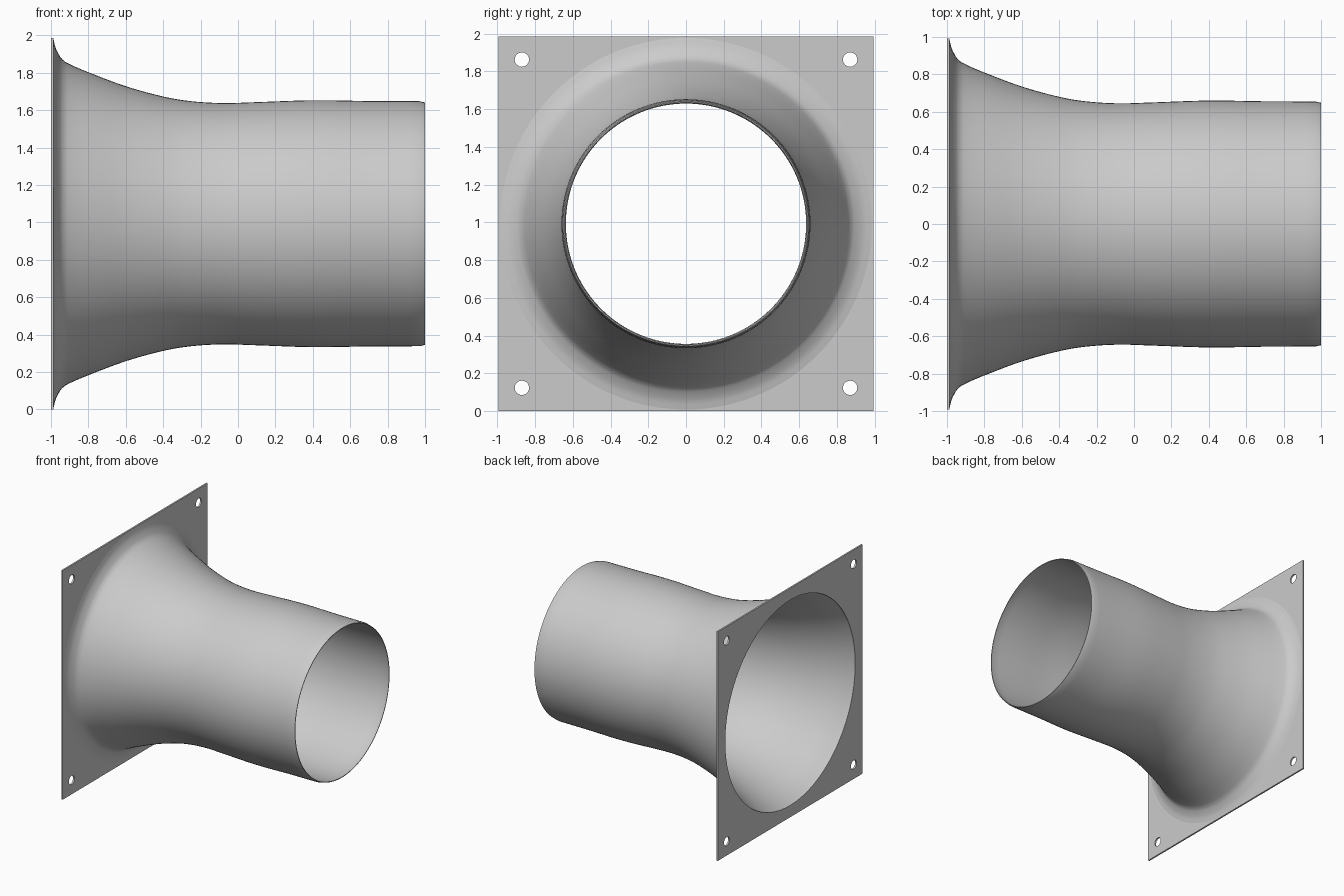
import bpy, bmesh, math
from mathutils import Vector, Matrix

cube = bpy.data.objects.get("Cube")
if cube:
    bpy.data.objects.remove(cube, do_unlink=True)

HALF = 0.993          # half width of the flange, also the height of the axis
FACE = -0.986         # inner face of the flange
MOUTH = 0.89          # radius of the flared opening
WALL = 0.008
SEGMENTS = 128

# Single grey finish
grey = bpy.data.materials.new("light_grey")
grey.use_nodes = True
grey.diffuse_color = (0.6, 0.6, 0.6, 1)
grey.node_tree.nodes["Principled BSDF"].inputs["Base Color"].default_value = (0.6, 0.6, 0.6, 1)


def smooth_path(points, steps=5):
    """Catmull-Rom curve through the profile points."""
    p = [Vector(q) for q in points]
    p = [2 * p[0] - p[1]] + p + [2 * p[-1] - p[-2]]
    path = []
    for a, b, c, d in zip(p, p[1:], p[2:], p[3:]):
        for i in range(steps):
            t = i / steps
            path.append(0.5 * (2 * b + (c - a) * t + (2 * a - 5 * b + 4 * c - d) * t * t
                               + (3 * b - a - 3 * c + d) * t ** 3))
    return path + [p[-2]]


def circle(cx, cy, radius, count):
    turn = 2 * math.pi / count
    return [(cx + radius * math.cos(i * turn), cy + radius * math.sin(i * turn))
            for i in range(count)]


# Flange: square sheet with the large opening and four bolt holes
outlines = [[(-HALF, -HALF), (HALF, -HALF), (HALF, HALF), (-HALF, HALF)],
            circle(0, 0, MOUTH, SEGMENTS)]
outlines += [circle(sx * 0.87, sy * 0.87, 0.038, 32) for sx in (-1, 1) for sy in (-1, 1)]
sheet = bpy.data.curves.new("flange_outline", 'CURVE')
sheet.dimensions = '2D'
sheet.fill_mode = 'BOTH'
sheet.extrude = (FACE + 1) / 2
for outline in outlines:
    spline = sheet.splines.new('POLY')
    spline.points.add(len(outline) - 1)
    for point, (u, v) in zip(spline.points, outline):
        point.co = (u, v, 0, 1)
    spline.use_cyclic_u = True
outline_object = bpy.data.objects.new("flange_outline", sheet)
bpy.context.collection.objects.link(outline_object)
bpy.context.view_layer.update()
depsgraph = bpy.context.evaluated_depsgraph_get()
flange_mesh = bpy.data.meshes.new_from_object(outline_object.evaluated_get(depsgraph))
bpy.data.objects.remove(outline_object, do_unlink=True)
bm = bmesh.new()
bm.from_mesh(flange_mesh)
bmesh.ops.remove_doubles(bm, verts=bm.verts, dist=0.0001)
bmesh.ops.recalc_face_normals(bm, faces=bm.faces)
bm.transform(Matrix.Translation(((FACE - 1) / 2, 0, HALF)) @ Matrix.Rotation(math.pi / 2, 4, 'Y'))
bm.to_mesh(flange_mesh)
bm.free()
flange = bpy.data.objects.new("flange", flange_mesh)

# Duct: flared thin-walled tube, filleted onto the flange
body = [(-0.9, 0.853), (-0.8, 0.81), (-0.6, 0.735), (-0.4, 0.68), (-0.25, 0.655),
        (-0.08, 0.645), (0.1, 0.65), (0.4, 0.66), (0.7, 0.656), (0.97, 0.655)]
fillet = [(FACE, 0.985), (-0.975, 0.94), (-0.955, 0.9), (-0.935, 0.875)]
outside = smooth_path(fillet + body) + [Vector((1, 0.648))]
inside = smooth_path([(FACE, MOUTH + WALL)] + body)
inside = [q - Vector((0, WALL)) for q in inside] + [Vector((1, 0.642))]
profile = outside + inside[::-1]

bm = bmesh.new()
verts = [bm.verts.new((x, 0, r)) for x, r in profile]
edges = [bm.edges.new(pair) for pair in zip(verts, verts[1:])]
bmesh.ops.spin(bm, geom=verts + edges, cent=(0, 0, 0), axis=(1, 0, 0),
               angle=2 * math.pi, steps=SEGMENTS, use_duplicate=False)
bmesh.ops.remove_doubles(bm, verts=bm.verts, dist=0.0001)
bmesh.ops.recalc_face_normals(bm, faces=bm.faces)
# Make sure the outer skin faces away from the axis
outer = max(bm.faces, key=lambda f: f.calc_center_median().yz.length)
if outer.normal.dot(Vector((0, *outer.calc_center_median().yz))) < 0:
    bmesh.ops.reverse_faces(bm, faces=bm.faces)
bm.transform(Matrix.Translation((0, 0, HALF)))
duct_mesh = bpy.data.meshes.new("duct")
bm.to_mesh(duct_mesh)
bm.free()
duct = bpy.data.objects.new("duct", duct_mesh)

# Finish and shading
for part in (flange, duct):
    bpy.context.collection.objects.link(part)
    part.data.materials.clear()
    part.data.materials.append(grey)
    bpy.ops.object.select_all(action='DESELECT')
    part.select_set(True)
    bpy.context.view_layer.objects.active = part
    bpy.ops.object.shade_smooth_by_angle(angle=math.radians(35))
